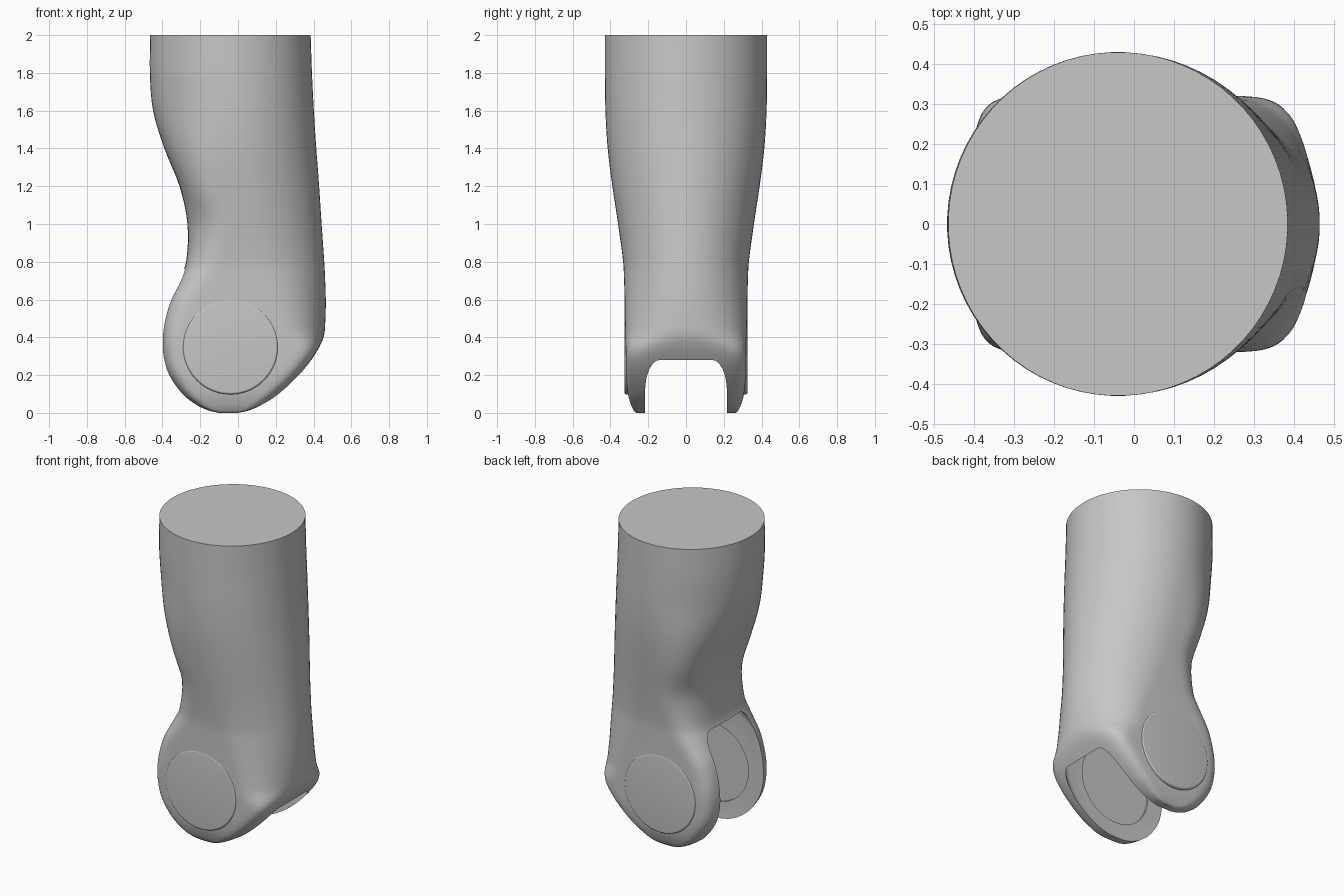
import bpy, bmesh, math
from mathutils import Matrix, Vector

cube = bpy.data.objects.get("Cube")
if cube:
    bpy.data.objects.remove(cube, do_unlink=True)

grey = bpy.data.materials.new("plain grey")
grey.use_nodes = True
colour = (0.57, 0.57, 0.57, 1)
grey.diffuse_color = colour
grey.node_tree.nodes["Principled BSDF"].inputs["Base Color"].default_value = colour

PIVOT_X, PIVOT_Z = -0.04, 0.35
SIDES = 72


def make_object(name, bm):
    bmesh.ops.recalc_face_normals(bm, faces=bm.faces)
    mesh = bpy.data.meshes.new(name)
    bm.to_mesh(mesh)
    bm.free()
    mesh.materials.append(grey)
    obj = bpy.data.objects.new(name, mesh)
    bpy.context.collection.objects.link(obj)
    return obj


def axle_cylinder(name, radius, y_low, y_high, rim=0.0, x=PIVOT_X, z=PIVOT_Z):
    """Cylinder lying along y, with optionally rounded rims."""
    bm = bmesh.new()
    place = Matrix.Translation((x, (y_low + y_high) / 2, z)) @ Matrix.Rotation(math.pi / 2, 4, "X")
    bmesh.ops.create_cone(bm, cap_ends=True, segments=SIDES, radius1=radius,
                          radius2=radius, depth=y_high - y_low, matrix=place)
    if rim:
        caps = [f for f in bm.faces if len(f.verts) > 4]
        edges = list({e for f in caps for e in f.edges})
        bmesh.ops.bevel(bm, geom=edges, offset=rim, segments=6, profile=0.5, affect="EDGES")
    return make_object(name, bm)


def cut(obj, cutter):
    mod = obj.modifiers.new("cut", "BOOLEAN")
    mod.operation, mod.solver, mod.object = "DIFFERENCE", "EXACT", cutter
    depsgraph = bpy.context.evaluated_depsgraph_get()
    mesh = bpy.data.meshes.new_from_object(obj.evaluated_get(depsgraph))
    obj.modifiers.clear()
    obj.data = mesh
    bpy.data.objects.remove(cutter, do_unlink=True)


def smooth(obj, angle):
    bpy.ops.object.select_all(action="DESELECT")
    obj.select_set(True)
    bpy.context.view_layer.objects.active = obj
    bpy.ops.object.shade_smooth_by_angle(angle=math.radians(angle))


# Limb sections: height, left x, right x, half depth, left centre, right centre,
# left squareness, right squareness
SECTIONS = [
    (2, -.465, .385, .43, -.04, -.04, 2, 2),
    (1.8, -.467, .392, .43, -.04, -.04, 2, 2),
    (1.6, -.45, .402, .427, -.04, -.03, 2, 2),
    (1.4, -.39, .415, .415, -.04, -.02, 2.4, 2),
    (1.2, -.31, .43, .39, -.04, 0, 2.8, 2),
    (1, -.268, .443, .36, -.02, .03, 2.5, 2),
    (.8, -.275, .457, .333, -.04, .08, 3.2, 2),
    (.7, -.312, .462, .328, -.08, .12, 4, 2),
    (.6, -.36, .465, .325, -.13, .16, 4.8, 2),
    (.5, -.39, .463, .323, -.17, .19, 5, 2.1),
    (.4, -.404, .453, .322, -.2, .2, 5, 2.6),
    (.3, -.4, .402, .32, -.2, .19, 5, 5),
    (.2, -.37, .326, .318, -.18, .14, 5, 5),
    (.1, -.3, .22, .307, -.14, .06, 5, 5),
    (.04, -.22, .125, .29, -.1, 0, 6, 6),
    (.01, -.15, .05, .275, -.06, -.02, 8, 8),
    (0, -.1, 0, .265, -.05, -.03, 8, 8),
]


def blend(a, b, c, d, t):
    """Height-aware cubic through b and c."""
    out = [b[0] + (c[0] - b[0]) * t]
    h = c[0] - b[0]
    for i in range(1, len(b)):
        m0 = (c[i] - a[i]) / (c[0] - a[0]) * h
        m1 = (d[i] - b[i]) / (d[0] - b[0]) * h
        out.append((2*t**3 - 3*t*t + 1) * b[i] + (t**3 - 2*t*t + t) * m0
                   + (3*t*t - 2*t**3) * c[i] + (t**3 - t*t) * m1)
    return out


def section_points(z, left, right, depth, left_mid, right_mid, left_square, right_square):
    points = []
    for k in range(SIDES):
        a = math.tau * (k + 0.5) / SIDES
        c, s = math.cos(a), math.sin(a)
        if c > 0:
            power, mid, reach = right_square, right_mid, right - right_mid
        else:
            power, mid, reach = left_square, left_mid, left_mid - left
        x = mid + math.copysign(abs(c) ** (2 / power), c) * reach
        points.append(Vector((x, math.copysign(abs(s) ** (2 / power), s) * depth, z)))
    return points


# Limb body lofted through the sections
bm = bmesh.new()
rows = []
last = len(SECTIONS) - 1
for i in range(last):
    around = [SECTIONS[min(max(j, 0), last)] for j in range(i - 1, i + 3)]
    rows += [blend(*around, t / 4) for t in range(4)]
rows.append(SECTIONS[-1])
rings = [[bm.verts.new(p) for p in section_points(*row)] for row in rows]
for upper, lower in zip(rings, rings[1:]):
    for k in range(SIDES):
        n = (k + 1) % SIDES
        bm.faces.new((upper[k], upper[n], lower[n], lower[k]))
bm.faces.new(rings[0])
bm.faces.new(rings[-1])
limb = make_object("limb_with_fork", bm)

# Rounded slot between the two fork arms, and shallow round seats inside them
cut(limb, axle_cylinder("slot_cutter", 0.45, -0.22, 0.22, 0.085, -0.05, 0.378))
cut(limb, axle_cylinder("seat_cutter", 0.25, -0.232, 0.232))
smooth(limb, 35)

# Flat pivot caps on the outside of the arms
for name, side in (("front_pivot_cap", -1), ("back_pivot_cap", 1)):
    low, high = sorted((side * 0.28, side * 0.326))
    smooth(axle_cylinder(name, 0.252, low, high, 0.012), 30)
